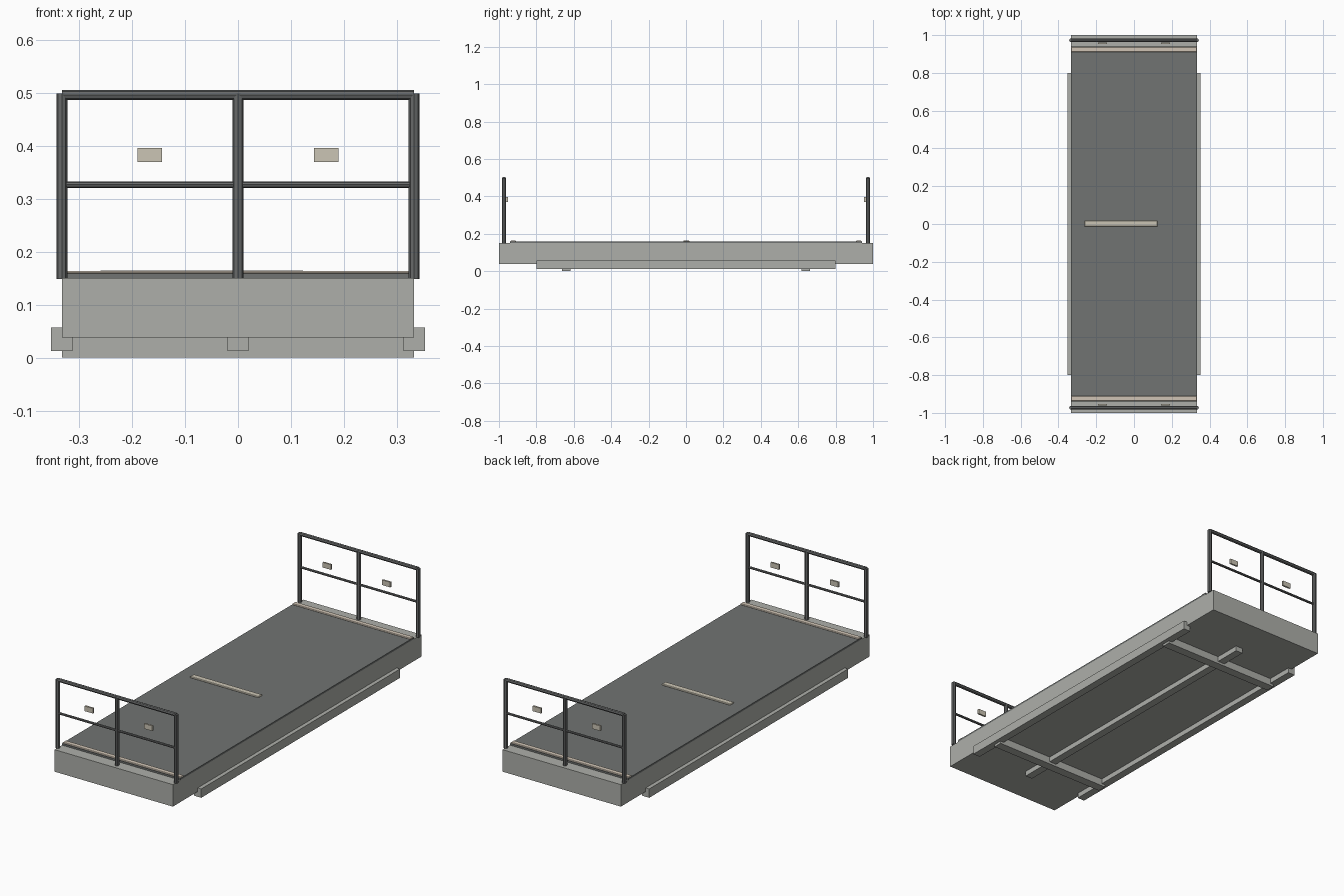
import bpy, math

if "Cube" in bpy.data.objects:
    bpy.data.objects.remove(bpy.data.objects["Cube"])


def material(name, rgb):
    m = bpy.data.materials.new(name)
    m.diffuse_color = (*rgb, 1)
    m.use_nodes = True
    m.node_tree.nodes["Principled BSDF"].inputs["Base Color"].default_value = m.diffuse_color
    return m


CONCRETE = material("pale grey", (0.42, 0.43, 0.40))
DECK = material("deck grey", (0.165, 0.175, 0.17))
STEEL = material("dark steel", (0.14, 0.145, 0.145))
CREAM = material("cream", (0.60, 0.56, 0.46))
BEIGE = material("warm beige", (0.63, 0.55, 0.46))


def box(name, x, y, z, mat, bevel=0):
    """Box from (min, max) pairs."""
    bpy.ops.mesh.primitive_cube_add(
        size=1, location=[(a + b) / 2 for a, b in (x, y, z)])
    o = bpy.context.object
    o.name = name
    o.scale = [b - a for a, b in (x, y, z)]
    bpy.ops.object.transform_apply(location=False, rotation=False, scale=True)
    if bevel:
        b = o.modifiers.new("edge", 'BEVEL')
        b.width, b.segments = bevel, 1
    o.data.materials.append(mat)
    return o


def tube(name, loc, length, radius, along_x=False):
    """Eight-sided bar, upright or along x."""
    rot = (0, math.pi / 2, 0) if along_x else (0, 0, 0)
    bpy.ops.mesh.primitive_cylinder_add(
        vertices=8, radius=radius, depth=length, location=loc, rotation=rot)
    o = bpy.context.object
    o.name = name
    o.data.materials.append(STEEL)


W = 0.333  # half width of the platform

# Platform body and deck plate
box("platform", (-W, W), (-1, 1), (0.038, 0.15), CONCRETE)
box("deck_plate", (-W, W), (-0.94, 0.94), (0.15, 0.159), DECK)

# Marking strips on the deck
box("centre_strip", (-0.262, 0.125), (-0.014, 0.018), (0.157, 0.165), CREAM, 0.003)
for s, end in ((-1, "front"), (1, "back")):
    ys = sorted((s * 0.91, s * 0.938))
    box(end + "_strip", (-W, W), ys, (0.157, 0.164), BEIGE, 0.003)

# Lengthwise runners and cross beams underneath
for x, side in ((-W, "left"), (0, "middle"), (W, "right")):
    box(side + "_runner", (x - 0.02, x + 0.02), (-0.8, 0.8), (0.012, 0.057), CONCRETE)
for s, end in ((-1, "front"), (1, "back")):
    box(end + "_cross_beam", (-W, W), (s * 0.64 - 0.023, s * 0.64 + 0.023),
        (0, 0.045), CONCRETE)

# End railings with two small plates each
for s, end in ((-1, "front"), (1, "back")):
    y = s * 0.973
    for x, side in ((-W, "left"), (0, "middle"), (W, "right")):
        tube(f"{end}_{side}_post", (x, y, 0.324), 0.35, 0.0105)
    tube(end + "_top_rail", (0, y, 0.496), 2 * W, 0.0095, True)
    tube(end + "_mid_rail", (0, y, 0.327), 2 * W, 0.006, True)
    for x, side in ((-0.167, "left"), (0.167, "right")):
        ys = sorted((s * 0.953, s * 0.962))
        box(f"{end}_{side}_plate", (x - 0.023, x + 0.023), ys, (0.37, 0.396), CREAM)
